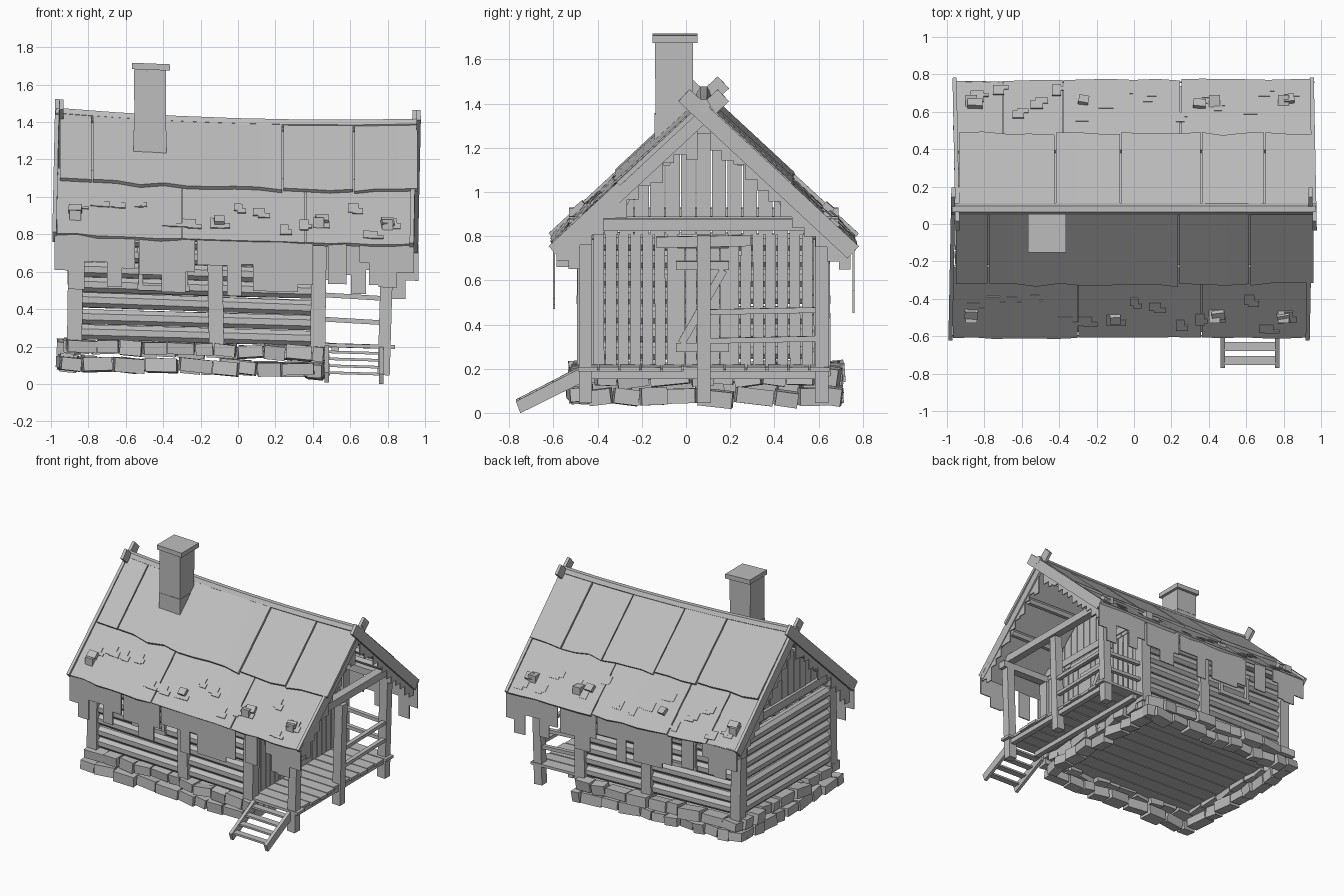
import bpy, bmesh, math, random
from mathutils import Vector, Matrix, Euler

if "Cube" in bpy.data.objects:
    bpy.data.objects.remove(bpy.data.objects["Cube"])

random.seed(4)
R = random.uniform
GREY = bpy.data.materials.new("plain grey")
GREY.diffuse_color = (0.51, 0.51, 0.51, 1)
GREY.use_nodes = True
GREY.node_tree.nodes["Principled BSDF"].inputs["Base Color"].default_value = GREY.diffuse_color
PARTS = {}


def part(name):
    return PARTS.setdefault(name, bmesh.new())


def box(bm, c, s, rot=(0, 0, 0)):
    m = Matrix.Translation(c) @ Euler(rot).to_matrix().to_4x4() @ Matrix.Diagonal((*s, 1))
    bmesh.ops.create_cube(bm, size=1, matrix=m)


def beam(bm, a, b, w, h):
    a, b = Vector(a), Vector(b)
    d = b - a
    m = Matrix.Translation((a + b) / 2) @ d.to_track_quat('X', 'Z').to_matrix().to_4x4()
    bmesh.ops.create_cube(bm, size=1, matrix=m @ Matrix.Diagonal((d.length, w, h, 1)))


def log(bm, a, b, r, sides=8):
    a, b = Vector(a), Vector(b)
    d = b - a
    m = Matrix.Translation((a + b) / 2) @ d.to_track_quat('Z', 'Y').to_matrix().to_4x4()
    m = m @ Matrix.Rotation(math.pi / sides, 4, 'Z')
    bmesh.ops.create_cone(bm, cap_ends=True, segments=sides, radius1=r, radius2=r, depth=d.length, matrix=m)


def prism(bm, yz, x0, x1):
    a = [bm.verts.new((x0, y, z)) for y, z in yz]
    b = [bm.verts.new((x1, y, z)) for y, z in yz]
    bm.faces.new(a)
    bm.faces.new(b[::-1])
    for i in range(len(a)):
        j = (i + 1) % len(a)
        bm.faces.new((a[i], b[i], b[j], a[j]))


def surf(x, t, side, up=0.0):
    # point on the sagging roof; t = 0 at the ridge, 1 at the eave
    return Vector((x, 0.08 + side * (0.69 * t + 0.67 * up),
                   1.385 + 0.028 * x * x * (1 - 0.6 * t) - 0.625 * t + 0.74 * up))


def slab(bm, x0, x1, t0, t1, side, up, thick, wob=0.0):
    n = max(1, round((x1 - x0) / 0.12))
    rows = []
    for i in range(n + 1):
        x = x0 + (x1 - x0) * i / n
        e = t1 + R(-wob, wob)
        rows.append([bm.verts.new(surf(x, t, side, u)) for t, u in
                     ((t0, up), (e, up), (e, up - thick), (t0, up - thick))])
    for p, q in zip(rows, rows[1:]):
        for k in range(4):
            bm.faces.new((p[k], p[(k + 1) % 4], q[(k + 1) % 4], q[k]))
    bm.faces.new(rows[0])
    bm.faces.new(rows[-1][::-1])


# Foundation: two rows of rough stones around the house
bm = part("foundation_stones")
for row, z in enumerate((0.085, 0.175)):
    for axis in (0, 1):
        for at in ((-0.475, 0.655) if axis == 0 else (-0.905, 0.42)):
            p, end = (-0.95, 0.46) if axis == 0 else (-0.44, 0.64)
            p += 0.03 * row
            while p < end - 0.05:
                w = min(R(0.09, 0.19), end - p)
                s = (w * 0.93, R(0.07, 0.11), R(0.06, 0.08))
                c = (p + w / 2, at + R(-0.015, 0.015), z + R(-0.008, 0.008))
                if axis:
                    s, c = (s[1], s[0], s[2]), (c[1], c[0], c[2])
                box(bm, c, s, (R(-.15, .15), R(-.1, .1), R(-.14, .14)))
                p += w

# House floor and porch deck
bm = part("house_floor")
for i in range(9):
    box(bm, (-0.22, -0.40 + i * 0.12, 0.185), (1.34, 0.114, 0.02))
bm = part("porch_deck")
for i in range(12):
    x1 = 0.82 + R(-0.02, 0.02)
    box(bm, ((0.44 + x1) / 2, -0.445 + i * 0.0955, 0.222), (x1 - 0.44, 0.088, 0.02), (R(-.03, .03), 0, 0))
bm = part("deck_joists")
for x in (0.52, 0.78):
    box(bm, (x, 0.08, 0.195), (0.04, 1.1, 0.035))

# Log walls
bm = part("log_walls")
for i in range(7):
    z = 0.255 + i * 0.083
    for y in (-0.435, 0.595):
        log(bm, (-0.87, y, z + R(-.005, .005)), (0.43, y, z + R(-.005, .005)), 0.043)
    log(bm, (-0.865, -0.46, z), (-0.865, 0.62, z + R(-.006, .006)), 0.043)

# Posts, wall plates, tie beams
bm = part("wall_posts")
for x in (-0.87, -0.12, 0.43):
    for y in (-0.455, 0.615):
        box(bm, (x, y, 0.49), (0.08, 0.075, 0.62), (R(-.01, .01), R(-.02, .02), 0))
bm = part("porch_posts")
for y in (-0.455, 0.08, 0.615):
    box(bm, (0.79, y, 0.45), (0.065, 0.06, 0.76), (0, 0.03, 0))
bm = part("roof_beams")
for y in (-0.455, 0.615):
    box(bm, (-0.03, y, 0.825), (1.78, 0.06, 0.05))
for x in (-0.87, 0.43, 0.80):
    box(bm, (x, 0.08, 0.875), (0.06, 1.22, 0.055))
for side in (-1, 1):
    for t in (0.3, 0.58):
        log(bm, surf(-0.92, t, side, -0.06), surf(0.92, t, side, -0.06), 0.028, 6)

# Gable boards at both house ends
bm = part("gable_boards")
for x in (-0.88, 0.43):
    for i in range(-7, 8):
        y, w = 0.08 + i * 0.07, 0.032
        top = [1.30 - 0.9 * max(0, abs(i * 0.07 + k) - 0.01) for k in (-w, w)]
        prism(bm, [(y - w, 0.82), (y + w, 0.82), (y + w, top[1]), (y - w, top[0])],
              x + R(0, .006), x + 0.022)

# Door wall with vertical planks, door with Z brace
bm = part("door_wall_planks")
for i in range(18):
    y = -0.395 + i * 0.0555
    if not -0.06 < y < 0.20:
        box(bm, (0.435, y, 0.52), (0.025, 0.048, 0.60), (R(-.008, .008), 0, 0))
bm = part("door")
for i in range(5):
    box(bm, (0.435, -0.03 + i * 0.052, 0.495), (0.025, 0.05, 0.53))
for z in (0.31, 0.68):
    box(bm, (0.455, 0.075, z), (0.02, 0.24, 0.04))
beam(bm, (0.455, -0.02, 0.33), (0.455, 0.17, 0.66), 0.02, 0.035)
bm = part("door_frame")
box(bm, (0.46, 0.08, 0.79), (0.045, 0.43, 0.05), (0.02, 0, 0))

# Small window frames in the long walls
bm = part("window_frames")
for y, s in ((-0.435, -1), (0.595, 1)):
    for z in (0.50, 0.70):
        box(bm, (-0.40, y + s * 0.045, z), (0.28, 0.03, 0.03))
    for x in (-0.52, -0.28):
        box(bm, (x, y + s * 0.045, 0.60), (0.025, 0.025, 0.2))

# Porch rails on the far side and the end
bm = part("porch_rails")
for z in (0.35, 0.48):
    beam(bm, (0.45, 0.615, z + 0.01), (0.79, 0.615, z), 0.03, 0.025)
    beam(bm, (0.80, 0.09, z), (0.80, 0.61, z + 0.01), 0.03, 0.025)

# Steps
bm = part("porch_steps")
for x in (0.475, 0.765):
    prism(bm, [(-0.77, 0.075), (-0.75, 0.022), (-0.46, 0.165), (-0.46, 0.235)], x - 0.012, x + 0.012)
for i in range(4):
    box(bm, (0.62, -0.73 + i * 0.075, 0.075 + i * 0.037), (0.29, 0.05, 0.014))

# Roof: lower and upper courses split into panels
lower = {-1: (-0.97, -0.3, 0.36, 0.945), 1: (-0.96, -0.70, -0.38, 0.25, 0.955)}
upper = {-1: (-0.955, -0.78, 0.24, 0.62, 0.965), 1: (-0.94, -0.42, -0.07, 0.36, 0.70, 0.965)}
bm = part("roof_courses")
for side in (-1, 1):
    for a, b in zip(lower[side], lower[side][1:]):
        slab(bm, a + 0.003, b - 0.003, 0.45, 0.995, side, R(0.0, 0.008), 0.022, 0.008)
    for a, b in zip(upper[side], upper[side][1:]):
        slab(bm, a + 0.004, b - 0.004, 0.0, 0.565, side, R(0.02, 0.027), 0.022, 0.014)
    slab(bm, -0.93, 0.93, 0.0, 0.97, side, -0.018, 0.008)

# Thin moss patches on the lower course
bm = part("moss_patches")
for side in (-1, 1):
    for i in range(15):
        x, t, w = -0.9 + i * 0.122 + R(-.03, .03), R(0.66, 0.9), R(0.04, 0.08)
        slab(bm, x, x + w, t, t + R(0.05, 0.09), side, 0.010, 0.006)
        slab(bm, x + w * 0.4, x + w * 1.4, t + 0.04, t + R(0.06, 0.09), side, 0.0105, 0.006)

# Moss hanging from the eaves: x start, x end, lower edge
HANG = [(-.98, -.91, .58), (-.91, -.82, .48), (-.82, -.70, .63), (-.70, -.62, .50), (-.62, -.55, .60),
        (-.53, -.41, .57), (-.41, -.28, .48), (-.28, -.23, .59), (-.22, -.06, .63), (-.06, .02, .47),
        (.02, .08, .64), (.08, .16, .50), (.16, .32, .50), (.32, .40, .54), (.48, .58, .55),
        (.65, .70, .67), (.70, .75, .55), (.75, .85, .54), (.85, .94, .62)]
bm = part("hanging_moss")
for side in (-1, 1):
    for a, b, z in HANG:
        if side > 0:
            a, b = -b - 0.015, -a - 0.015
        top = surf((a + b) / 2, 0.985, side).z
        box(bm, ((a + b) / 2, 0.08 + side * 0.678, (top + z) / 2), (b - a, 0.008, top - z))

# Moss hanging from the gable edges
for x in (-0.945, 0.935):
    for side in (-1, 1):
        for i in range(12):
            t0, t1 = 0.06 + i * 0.077, 0.06 + (i + 1) * 0.077
            p, q = surf(x, t0, side, -0.02), surf(x, t1, side, -0.02)
            low = q.z - R(0.04, 0.14)
            prism(bm, [(p.y, p.z), (q.y, q.z), (q.y, low), (p.y, low)], x - 0.004, x + 0.004)

# Barge boards crossing at the peak, ridge pole
bm = part("barge_boards")
for x in (-0.955, 0.955):
    for side in (-1, 1):
        xo = x + 0.011 * side
        beam(bm, surf(xo, -0.11, side, -0.02), surf(xo - 0.015, 1.0, side, -0.02), 0.022, 0.075)
bm = part("ridge_pole")
for i in range(6):
    a, b = -0.975 + i * 0.325, -0.975 + (i + 1) * 0.325
    log(bm, surf(a, 0, 1) + Vector((0, 0, 0.008)), surf(b, 0, 1) + Vector((0, 0, 0.008)), 0.032, 6)

# Stones weighing down the roof
bm = part("roof_stones")
for side, xs in ((-1, (-0.87, -0.10, 0.45, 0.80)), (1, (-0.85, -0.27, 0.35, 0.83))):
    for x in xs:
        box(bm, surf(x, R(0.79, 0.85), side, 0.015), (R(.05, .08), 0.05, 0.03), (-side * 0.7, 0, R(-.2, .2)))

# Chimney with cap
bm = part("chimney")
for z0, z1, w in ((1.20, 1.34, 0.175), (1.34, 1.50, 0.168), (1.50, 1.665, 0.172)):
    box(bm, (-0.47, -0.055, (z0 + z1) / 2), (w, w, z1 - z0))
box(bm, (-0.465, -0.05, 1.682), (0.205, 0.205, 0.034), (0, 0.01, 0))

# Build objects, leaning the whole house slightly down to the right
for name, bm in PARTS.items():
    for v in bm.verts:
        v.co.z -= 0.03 * v.co.x
    bmesh.ops.recalc_face_normals(bm, faces=bm.faces)
    me = bpy.data.meshes.new(name)
    bm.to_mesh(me)
    bm.free()
    me.materials.append(GREY)
    bpy.context.collection.objects.link(bpy.data.objects.new(name, me))
